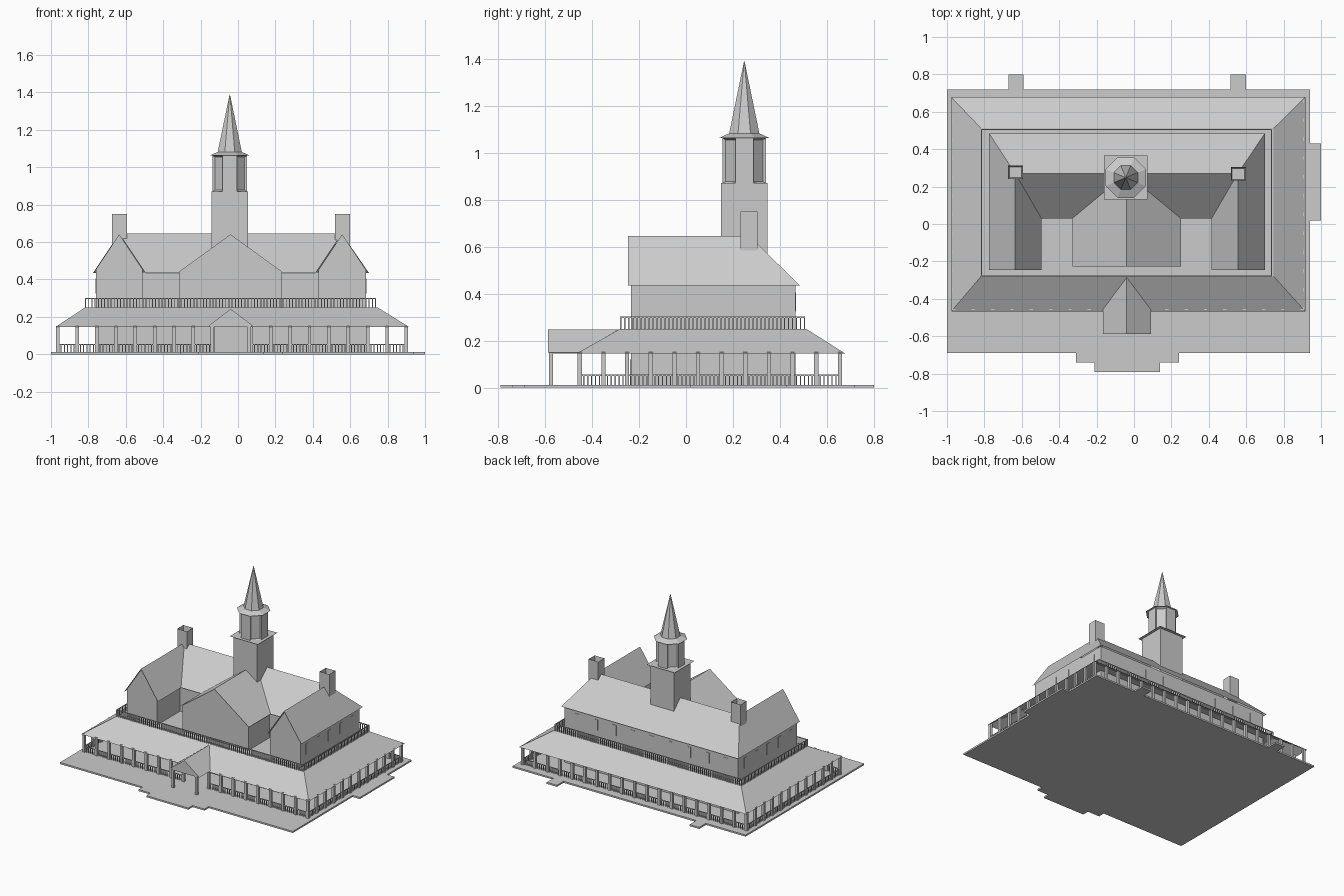
import bpy, bmesh, math
from mathutils import Matrix, Vector

cube = bpy.data.objects.get("Cube")
if cube:
    bpy.data.objects.remove(cube, do_unlink=True)

grey = bpy.data.materials.new("plain_grey")
grey.use_nodes = True
grey.diffuse_color = (0.6, 0.6, 0.6, 1)
grey.node_tree.nodes["Principled BSDF"].inputs["Base Color"].default_value = (0.6, 0.6, 0.6, 1)


def finish(name, bm):
    mesh = bpy.data.meshes.new(name)
    bm.to_mesh(mesh)
    bm.free()
    mesh.materials.append(grey)
    obj = bpy.data.objects.new(name, mesh)
    bpy.context.collection.objects.link(obj)
    return obj


def add_box(bm, x0, x1, y0, y1, z0, z1):
    centre = Vector((x0 + x1, y0 + y1, z0 + z1)) / 2
    size = Matrix.Diagonal((x1 - x0, y1 - y0, z1 - z0, 1))
    bmesh.ops.create_cube(bm, size=1, matrix=Matrix.Translation(centre) @ size)


def boxes(name, *specs):
    bm = bmesh.new()
    for spec in specs:
        add_box(bm, *spec)
    return finish(name, bm)


def sheets(name, polygons):
    """Thin roof planes, all facing upward."""
    bm = bmesh.new()
    for points in polygons:
        face = bm.faces.new([bm.verts.new(p) for p in points])
        face.normal_update()
        if face.normal.z < 0:
            face.normal_flip()
    bmesh.ops.remove_doubles(bm, verts=bm.verts, dist=0.0001)
    return finish(name, bm)


def gable_block(name, x0, x1, y0, y1, z0, eave, ridge):
    """House-shaped block with its ridge running along y."""
    bm = bmesh.new()
    profile = [(x0, z0), (x1, z0), (x1, eave), ((x0 + x1) / 2, ridge), (x0, eave)]
    face = bm.faces.new([bm.verts.new((x, y0, z)) for x, z in profile])
    out = bmesh.ops.extrude_face_region(bm, geom=[face])
    moved = [v for v in out["geom"] if isinstance(v, bmesh.types.BMVert)]
    bmesh.ops.translate(bm, verts=moved, vec=(0, y1 - y0, 0))
    bmesh.ops.recalc_face_normals(bm, faces=bm.faces)
    return finish(name, bm)


def octagon(name, x, y, z0, z1, r0, r1, recess=False):
    bm = bmesh.new()
    place = Matrix.Translation((x, y, (z0 + z1) / 2)) @ Matrix.Rotation(math.pi / 8, 4, "Z")
    bmesh.ops.create_cone(bm, cap_ends=True, segments=8, radius1=r0, radius2=r1,
                          depth=z1 - z0, matrix=place)
    if recess:
        bm.normal_update()
        sides = [f for f in bm.faces if abs(abs(f.normal.x) - abs(f.normal.y)) < 0.1
                 and abs(f.normal.z) < 0.1]
        bmesh.ops.inset_individual(bm, faces=sides, thickness=0.01, depth=-0.012)
    return finish(name, bm)


# Ground slab with step and side landings
SLAB = 0.012
boxes("ground_slab", (-1, 0.94, -0.69, 0.72, 0, SLAB),
      (-0.31, 0.24, -0.74, -0.69, 0, SLAB), (-0.21, 0.14, -0.79, -0.74, 0, SLAB),
      (-0.67, -0.59, 0.72, 0.8, 0, SLAB), (0.515, 0.6, 0.72, 0.8, 0, SLAB),
      (0.94, 1, 0.02, 0.43, 0, SLAB))

# Walls
LEFT, RIGHT, FRONT, BACK = -0.76, 0.685, -0.235, 0.465
boxes("ground_floor_walls", (LEFT, RIGHT, FRONT, BACK, SLAB, 0.245))
boxes("upper_walls", (LEFT, RIGHT, 0.04, BACK, 0.245, 0.44))
gable_block("right_wing_walls", LEFT, -0.51, FRONT, 0.25, 0.245, 0.453, 0.641)
gable_block("left_wing_walls", 0.43, RIGHT, FRONT, 0.25, 0.245, 0.45, 0.641)
gable_block("centre_gable_walls", -0.315, 0.235, -0.212, 0.2, 0.245, 0.442, 0.641)

# Main roof: two wings, hipped rear and centre gable
EAVE, TOP = 0.435, 0.645
RIDGE_Y, VALLEY_Y, REAR = 0.27, 0.03, 0.485
planes = [
    [(-0.775, REAR, EAVE), (0.7, REAR, EAVE), (0.555, RIDGE_Y, TOP), (-0.635, RIDGE_Y, TOP)],
    [(-0.635, RIDGE_Y, TOP), (0.555, RIDGE_Y, TOP), (0.415, VALLEY_Y, EAVE), (-0.495, VALLEY_Y, EAVE)],
]
for ridge, outer, inner in ((-0.635, -0.775, -0.495), (0.555, 0.7, 0.415)):
    for edge, end in ((outer, REAR), (inner, VALLEY_Y)):
        planes.append([(ridge, RIDGE_Y, TOP), (ridge, -0.247, TOP),
                       (edge, -0.247, EAVE), (edge, end, EAVE)])
for edge in (-0.33, 0.25):
    planes.append([(-0.04, RIDGE_Y, TOP), (-0.04, -0.227, TOP),
                   (edge, -0.227, EAVE), (edge, VALLEY_Y, EAVE)])
sheets("main_roof", planes)


# Veranda roof: four slopes around a flat deck
def corners(x0, x1, y0, y1, z):
    return [(x0, y0, z), (x1, y0, z), (x1, y1, z), (x0, y1, z)]


low = corners(-0.977, 0.916, -0.467, 0.678, 0.145)
high = corners(-0.818, 0.747, -0.28, 0.512, 0.25)
skirt = [[low[i], low[(i + 1) % 4], high[(i + 1) % 4], high[i]] for i in range(4)]
sheets("veranda_roof", skirt + [high])


# Posts and railings
def railing(bm, a, b, z0, z1, step=0.017):
    a, b = Vector(a), Vector(b)
    count = max(1, round((b - a).length / step))
    w = 0.0025
    for i in range(count + 1):
        p = a.lerp(b, i / count)
        add_box(bm, p.x - w, p.x + w, p.y - w, p.y + w, z0, z1 - 0.004)
    add_box(bm, min(a.x, b.x) - w, max(a.x, b.x) + w,
            min(a.y, b.y) - w, max(a.y, b.y) + w, z1 - 0.006, z1)


PX0, PX1, PY0, PY1 = -0.963, 0.9, -0.452, 0.655
posts, rails = bmesh.new(), bmesh.new()
ring = [(PX0, PY0), (PX1, PY0), (PX1, PY1), (PX0, PY1)]
for i in range(4):
    a, b = Vector(ring[i]), Vector(ring[(i + 1) % 4])
    bays = 18 if i % 2 == 0 else 11
    for k in range(bays):
        p, q = a.lerp(b, k / bays), a.lerp(b, (k + 1) / bays)
        entrance = i == 0 and abs((p.x + q.x) / 2 + 0.04) < 0.1
        if not (i == 0 and abs(p.x + 0.04) < 0.06):
            add_box(posts, p.x - 0.009, p.x + 0.009, p.y - 0.009, p.y + 0.009, SLAB, 0.152)
        if not entrance:
            railing(rails, p, q, SLAB, 0.055)
finish("veranda_posts", posts)
finish("veranda_railing", rails)

upper = bmesh.new()
ring = [(-0.815, -0.278), (0.735, -0.278), (0.735, 0.505), (-0.815, 0.505)]
for i in range(4):
    railing(upper, ring[i], ring[(i + 1) % 4], 0.25, 0.302)
finish("deck_railing", upper)

# Entrance porch
porch = []
for edge in (-0.167, 0.09):
    porch.append([(-0.039, -0.587, 0.247), (-0.039, -0.287, 0.247),
                  (edge, -0.455, 0.15), (edge, -0.587, 0.15)])
sheets("porch_roof", porch)
gable_block("porch_pediment", -0.152, 0.074, -0.582, -0.565, 0.145, 0.157, 0.242)
boxes("porch_posts", *[(x - 0.009, x + 0.009, -0.583, -0.565, SLAB, 0.15) for x in (-0.137, 0.059)])
boxes("porch_beams", *[(x - 0.009, x + 0.009, -0.565, -0.45, 0.145, 0.157) for x in (-0.137, 0.059)])
boxes("front_door", (-0.09, 0.01, FRONT - 0.004, FRONT, SLAB, 0.12))

# Windows as thin plates
panes = bmesh.new()
for i in range(5):
    y = -0.16 + i * 0.135
    for x in (LEFT - 0.003, RIGHT):
        add_box(panes, x, x + 0.003, y - 0.016, y + 0.016, 0.325, 0.405)
for i in range(9):
    x = LEFT + 0.1 + i * 0.155
    add_box(panes, x - 0.016, x + 0.016, BACK, BACK + 0.003, 0.325, 0.405)
finish("upper_windows", panes)

# Tower, lantern and spire
TX, TY = -0.044, 0.248
boxes("tower", (TX - 0.098, TX + 0.098, TY - 0.098, TY + 0.098, 0.4, 0.87))
sheets("tower_platform", [corners(TX - 0.117, TX + 0.117, TY - 0.117, TY + 0.117, 0.872)])
octagon("lantern", TX, TY, 0.87, 1.062, 0.1, 0.1, recess=True)
octagon("lantern_eave", TX, TY, 1.062, 1.082, 0.117, 0.07)
octagon("spire", TX, TY, 1.08, 1.39, 0.07, 0.001)

# Chimneys with open tops
for name, x, y in (("right_chimney", -0.634, 0.277), ("left_chimney", 0.558, 0.268)):
    bm = bmesh.new()
    add_box(bm, x - 0.04, x + 0.04, y - 0.036, y + 0.036, 0.58, 0.75)
    bm.normal_update()
    top = [f for f in bm.faces if f.normal.z > 0.9]
    bmesh.ops.inset_individual(bm, faces=top, thickness=0.01)
    bmesh.ops.translate(bm, verts=top[0].verts, vec=(0, 0, -0.06))
    finish(name, bm)
